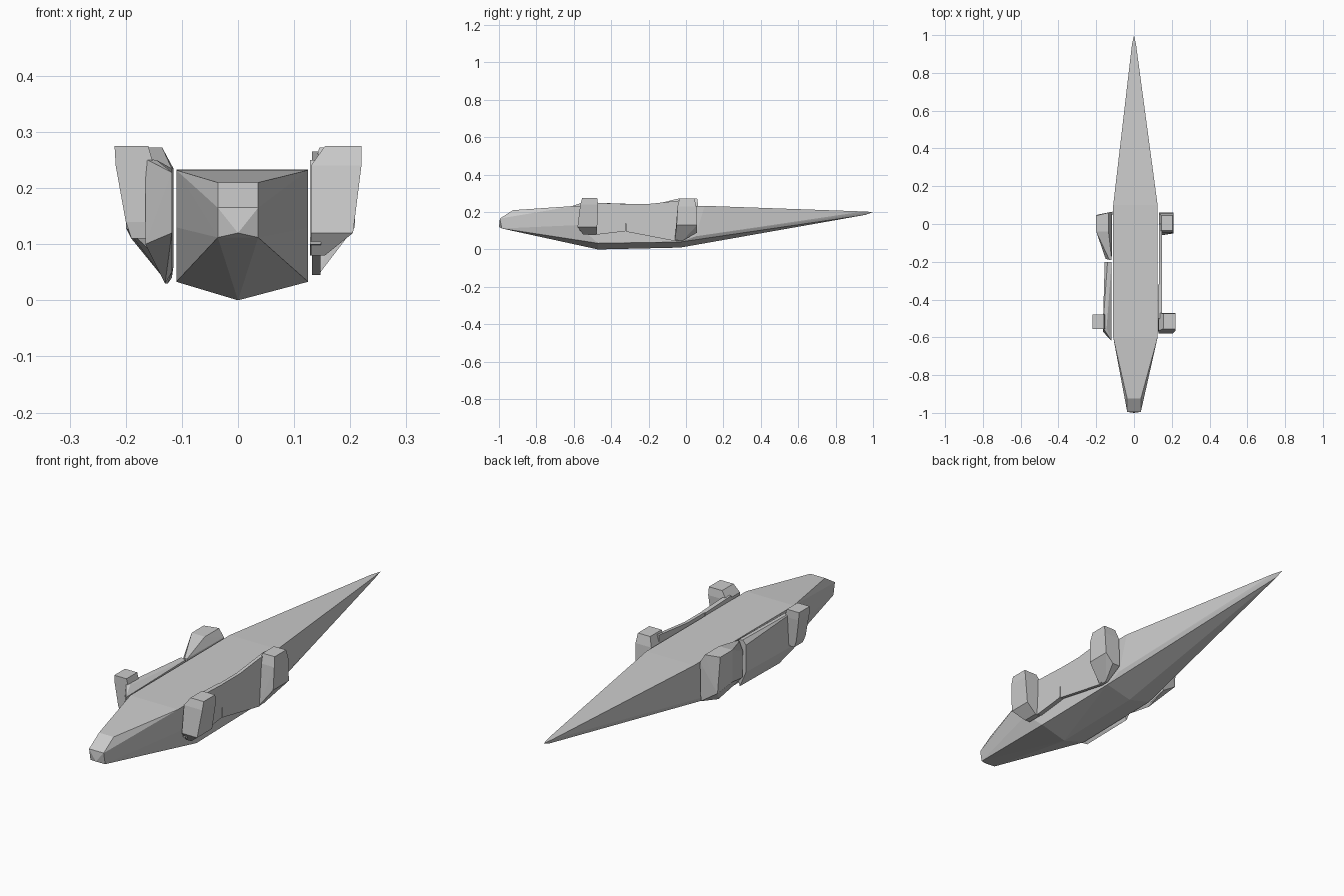
import bpy, bmesh


def hull(name, pts):
    bm = bmesh.new()
    for p in pts:
        bm.verts.new(p)
    res = bmesh.ops.convex_hull(bm, input=bm.verts)
    junk = [v for v in bm.verts if not v.link_faces]
    bmesh.ops.delete(bm, geom=junk, context='VERTS')
    bmesh.ops.recalc_face_normals(bm, faces=bm.faces)
    mesh = bpy.data.meshes.new(name)
    bm.to_mesh(mesh)
    bm.free()
    obj = bpy.data.objects.new(name, mesh)
    bpy.context.collection.objects.link(obj)
    return obj


def block(name, rings):
    # each ring is a rectangle: z, x range, y range
    return hull(name, [(x, y, z) for z, x0, x1, y0, y1 in rings
                       for x in (x0, x1) for y in (y0, y1)])


def panel(name, x0, x1, profile):
    # side profile (y, z) given a thickness in x
    n = len(profile)
    verts = [(x, y, z) for x in (x0, x1) for y, z in profile]
    faces = [tuple(range(n)), tuple(range(2 * n - 1, n - 1, -1))]
    faces += [(i, i + n, (i + 1) % n + n, (i + 1) % n) for i in range(n)]
    mesh = bpy.data.meshes.new(name)
    mesh.from_pydata(verts, [], faces)
    bm = bmesh.new()
    bm.from_mesh(mesh)
    bmesh.ops.recalc_face_normals(bm, faces=bm.faces)
    bm.to_mesh(mesh)
    bm.free()
    obj = bpy.data.objects.new(name, mesh)
    bpy.context.collection.objects.link(obj)
    return obj


# Long keeled body tapering to a blunt snout and a pointed tail
L, R = -0.11, 0.125
body = [(0, -0.47, 0), (0, -0.03, 0.01), (0, -1.0, 0.12), (0, 0.96, 0.185), (0, 1.0, 0.2)]
for x, nose in ((L, -0.036), (R, 0.036)):
    body += [(nose, -0.925, 0.21), (nose, -0.995, 0.165), (nose, -0.985, 0.112),
             (x, -0.47, 0.033), (x, -0.03, 0.04), (x, -0.6, 0.232),
             (x, -0.58, 0.13), (x, 0.1, 0.233), (x, 0.05, 0.07),
             (nose * 0.3, 0.95, 0.203)]
hull("body", body)

# Right side limbs, feet raised above the flank
block("right_front_leg", [(0.275, 0.155, 0.22, -0.555, -0.475),
                          (0.24, 0.13, 0.22, -0.565, -0.47),
                          (0.12, 0.13, 0.205, -0.58, -0.475),
                          (0.08, 0.13, 0.155, -0.55, -0.48)])
block("right_rear_leg", [(0.272, 0.145, 0.205, -0.035, 0.045),
                         (0.23, 0.132, 0.21, -0.045, 0.055),
                         (0.13, 0.132, 0.208, -0.05, 0.06),
                         (0.09, 0.132, 0.17, -0.05, 0.06),
                         (0.045, 0.132, 0.143, -0.06, -0.02)])

# Right flank plates, meeting at a narrow notch
panel("right_front_flank", 0.128, 0.148,
      [(-0.57, 0.1), (-0.47, 0.08), (-0.325, 0.097), (-0.32, 0.17), (-0.32, 0.243), (-0.5, 0.25)])
panel("right_rear_flank", 0.132, 0.147,
      [(-0.32, 0.095), (-0.06, 0.045), (0.0, 0.06), (0.0, 0.265), (-0.2, 0.243), (-0.32, 0.243)])

# Left side limbs
block("left_front_leg", [(0.275, -0.22, -0.16, -0.555, -0.48),
                         (0.24, -0.218, -0.15, -0.555, -0.48),
                         (0.14, -0.2, -0.14, -0.555, -0.49),
                         (0.11, -0.19, -0.14, -0.55, -0.49)])
hull("left_rear_leg", [(x, y, z) for x, y, z in (
    (-0.2, -0.04, 0.272), (-0.2, 0.045, 0.272), (-0.135, 0.06, 0.272), (-0.135, -0.04, 0.272),
    (-0.115, 0.065, 0.235), (-0.115, 0.06, 0.06), (-0.19, 0.05, 0.11), (-0.2, -0.04, 0.13),
    (-0.13, -0.19, 0.235), (-0.15, -0.185, 0.2), (-0.148, -0.185, 0.08),
    (-0.118, -0.19, 0.235), (-0.118, -0.19, 0.05), (-0.125, -0.05, 0.03), (-0.118, -0.03, 0.04))])

# Left flank plate
hull("left_front_flank", [(x, y, z) for x, y, z in (
    (-0.14, -0.2, 0.24), (-0.155, -0.2, 0.22), (-0.155, -0.2, 0.1), (-0.125, -0.2, 0.03),
    (-0.118, -0.2, 0.235), (-0.118, -0.2, 0.05), (-0.165, -0.55, 0.252), (-0.145, -0.55, 0.25),
    (-0.165, -0.57, 0.1), (-0.118, -0.62, 0.228), (-0.118, -0.61, 0.12),
    (-0.13, -0.47, 0.03), (-0.118, -0.47, 0.05))])
